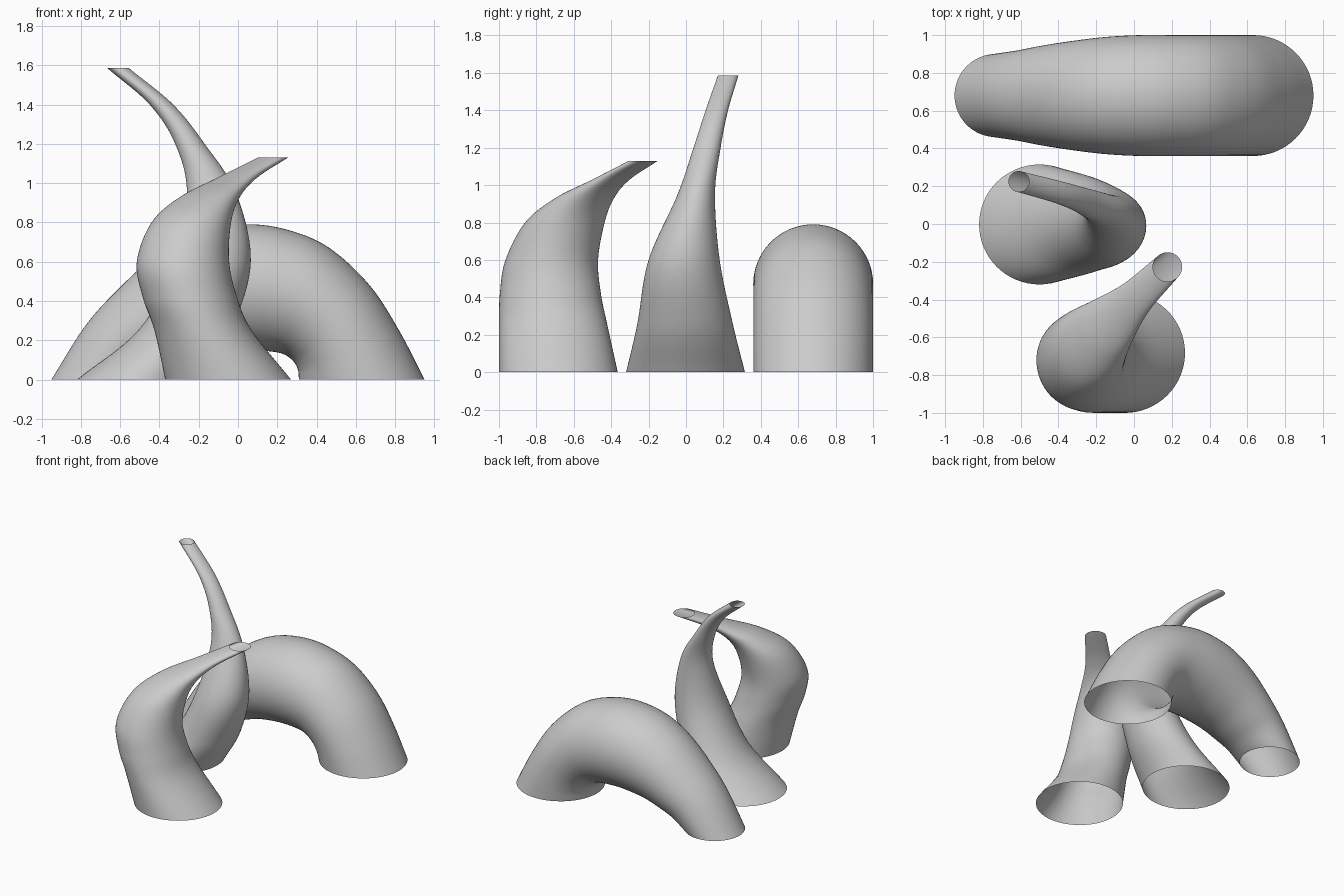
import bpy
import bmesh
import math
from mathutils import Vector

SIDES = 64
STEPS = 10

cube = bpy.data.objects.get("Cube")
if cube:
    bpy.data.objects.remove(cube, do_unlink=True)

# Single matte grey for every tube
grey = bpy.data.materials.new("matte_grey")
grey.use_nodes = True
colour = (0.6, 0.6, 0.6, 1.0)
grey.diffuse_color = colour
grey.node_tree.nodes["Principled BSDF"].inputs["Base Color"].default_value = colour


def spline(keys, steps):
    """Smoothly interpolate a list of equally long key vectors."""
    keys = [Vector(key) for key in keys]
    padded = [2 * keys[0] - keys[1], *keys, 2 * keys[-1] - keys[-2]]
    result = []
    for a, b, c, d in zip(padded, padded[1:], padded[2:], padded[3:]):
        for step in range(steps):
            t = step / steps
            result.append(b + (c - a) * (t / 2)
                          + (2 * a - 5 * b + 4 * c - d) * (t * t / 2)
                          + (3 * b - a - 3 * c + d) * (t ** 3 / 2))
    result.append(keys[-1])
    return result


def loft(name, sections):
    """Skin an open tube over elliptical sections (x0, z0, x1, z1, y0, y1)."""
    bm = bmesh.new()
    rings = []
    for x0, z0, x1, z1, y0, y1 in spline(sections, STEPS):
        centre = Vector((x0 + x1, y0 + y1, z0 + z1)) / 2
        across = Vector((x1 - x0, 0, z1 - z0)) / 2
        sideways = Vector((0, y1 - y0, 0)) / 2
        ring = []
        for i in range(SIDES):
            angle = math.tau * i / SIDES
            ring.append(bm.verts.new(
                centre + across * math.cos(angle) + sideways * math.sin(angle)))
        rings.append(ring)
    for low, high in zip(rings, rings[1:]):
        for i in range(SIDES):
            j = (i + 1) % SIDES
            bm.faces.new((low[i], low[j], high[j], high[i]))
    bmesh.ops.recalc_face_normals(bm, faces=bm.faces)
    for face in bm.faces:
        face.smooth = True
    mesh = bpy.data.meshes.new(name)
    bm.to_mesh(mesh)
    bm.free()
    mesh.materials.append(grey)
    obj = bpy.data.objects.new(name, mesh)
    bpy.context.collection.objects.link(obj)
    return obj


def horn(name, levels):
    """Tapered horn from level sections (z, x0, x1, y0, y1)."""
    return loft(name, [(x0, z, x1, z, y0, y1) for z, x0, x1, y0, y1 in levels])


def arch(name, depth, ribs):
    """Arched tube from inner and outer profile points with a half width."""
    return loft(name, [(xi, zi, xo, zo, depth - w, depth + w)
                       for xi, zi, xo, zo, w in ribs])


# Fat arched tube at the back, thick foot on the left, thin foot on the right
arch("back_arch", 0.68, [
    (0.31, 0, 0.95, 0, 0.32),
    (0.305, 0.05, 0.82, 0.25, 0.32),
    (0.28, 0.095, 0.67, 0.48, 0.32),
    (0.23, 0.13, 0.465, 0.67, 0.32),
    (0.15, 0.145, 0.26, 0.76, 0.32),
    (0.02, 0.15, 0.045, 0.79, 0.32),
    (-0.1, 0.14, -0.2, 0.75, 0.31),
    (-0.22, 0.12, -0.42, 0.63, 0.29),
    (-0.33, 0.085, -0.62, 0.45, 0.265),
    (-0.42, 0.05, -0.78, 0.27, 0.24),
    (-0.51, 0, -0.95, 0, 0.22),
])

# Tall slender horn in the middle, sweeping out and back
horn("tall_horn", [
    (0, -0.82, -0.18, -0.32, 0.315),
    (0.26, -0.5, -0.03, -0.26, 0.25),
    (0.6, -0.32, 0.065, -0.2, 0.18),
    (0.95, -0.26, -0.01, -0.045, 0.155),
    (1.2, -0.32, -0.17, 0.04, 0.185),
    (1.4, -0.45, -0.33, 0.105, 0.225),
    (1.585, -0.665, -0.555, 0.17, 0.28),
])

# Short thick horn at the front, hooking over toward the back left
horn("hooked_horn", [
    (0, -0.37, 0.27, -1, -0.365),
    (0.25, -0.425, 0.07, -1, -0.42),
    (0.42, -0.485, -0.005, -0.995, -0.455),
    (0.6, -0.515, -0.045, -0.965, -0.47),
    (0.8, -0.44, -0.035, -0.86, -0.435),
    (0.93, -0.295, 0.01, -0.7, -0.385),
    (1.03, -0.1, 0.1, -0.5, -0.3),
    (1.13, 0.1, 0.255, -0.305, -0.15),
])
